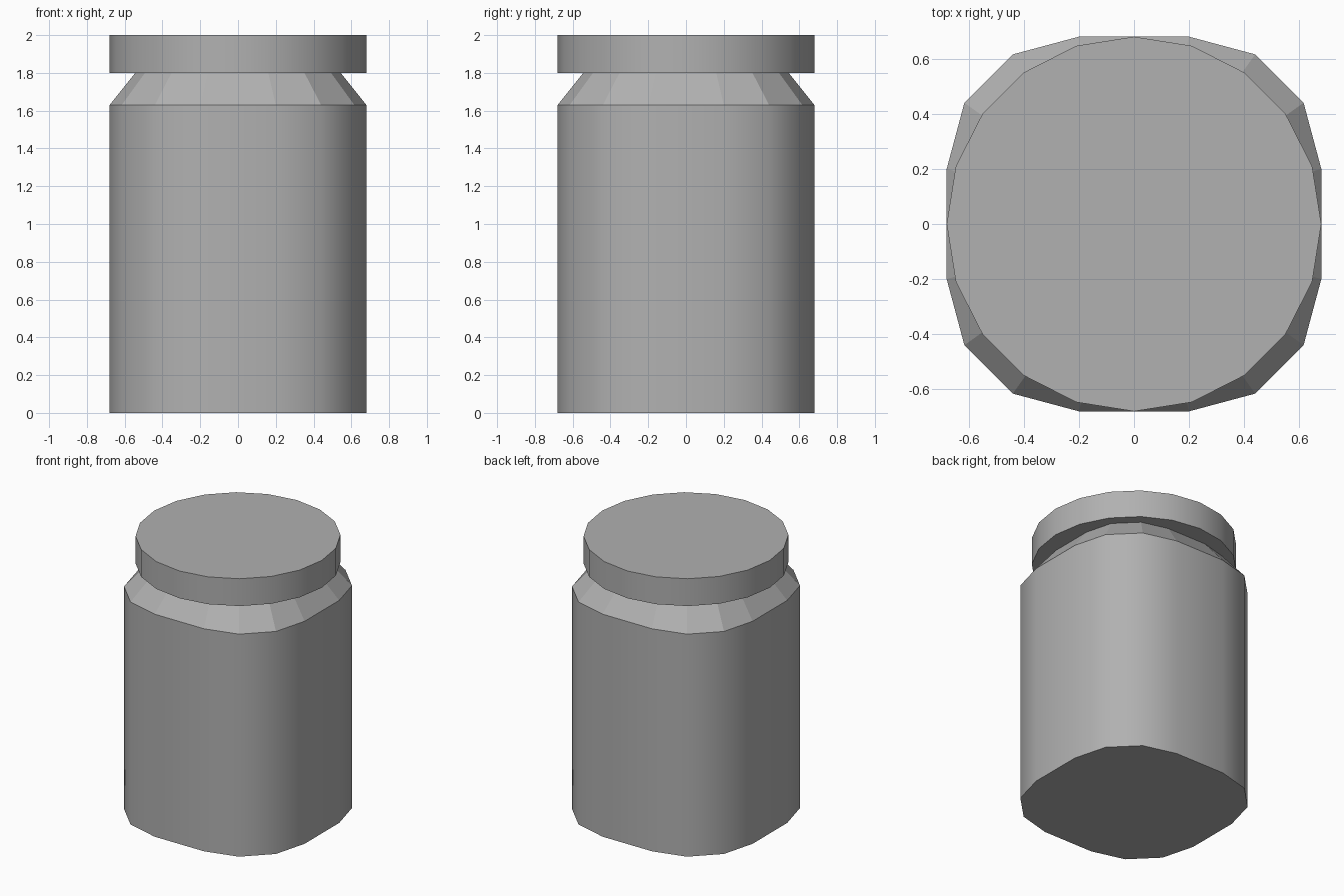
import bpy, bmesh, math

if "Cube" in bpy.data.objects:
    bpy.data.objects.remove(bpy.data.objects["Cube"])

grey = bpy.data.materials.new("mid grey")
grey.diffuse_color = (0.44, 0.44, 0.44, 1)
grey.use_nodes = True
grey.node_tree.nodes["Principled BSDF"].inputs["Base Color"].default_value = grey.diffuse_color


def rounded_square(half, radius, steps):
    """Outline of a square with rounded corners, counter-clockwise."""
    c = half - radius
    pts = []
    for quarter in range(4):
        mid = math.radians(45 + 90 * quarter)
        cx, cy = math.copysign(c, math.cos(mid)), math.copysign(c, math.sin(mid))
        for i in range(steps + 1):
            a = math.radians(90 * quarter + 90 * i / steps)
            pts.append((cx + radius * math.cos(a), cy + radius * math.sin(a)))
    return pts


def circle(radius, sides):
    return [(radius * math.cos(math.tau * i / sides), radius * math.sin(math.tau * i / sides))
            for i in range(sides)]


def loft(name, outline, levels):
    """Closed solid from an outline; levels are (z, scale, smooth wall below)."""
    bm = bmesh.new()
    rings = [[bm.verts.new((x * s, y * s, z)) for x, y in outline] for z, s, _ in levels]
    n = len(outline)
    for k in range(1, len(levels)):
        low, high = rings[k - 1], rings[k]
        for i in range(n):
            j = (i + 1) % n
            bm.faces.new((low[i], low[j], high[j], high[i])).smooth = levels[k][2]
    bm.faces.new(rings[0][::-1])
    bm.faces.new(rings[-1])
    mesh = bpy.data.meshes.new(name)
    bm.to_mesh(mesh)
    bm.free()
    mesh.materials.append(grey)
    obj = bpy.data.objects.new(name, mesh)
    bpy.context.collection.objects.link(obj)
    return obj


# Jar: straight smooth walls, then a faceted shoulder tapering to the lid
loft("jar_body", rounded_square(0.68, 0.48, 3),
     [(0, 1, False), (1.63, 1, True), (1.80, 0.80, False)])

# Lid: round disc overhanging the shoulder
loft("lid", circle(0.68, 20), [(1.80, 1, False), (2.0, 1, True)])
